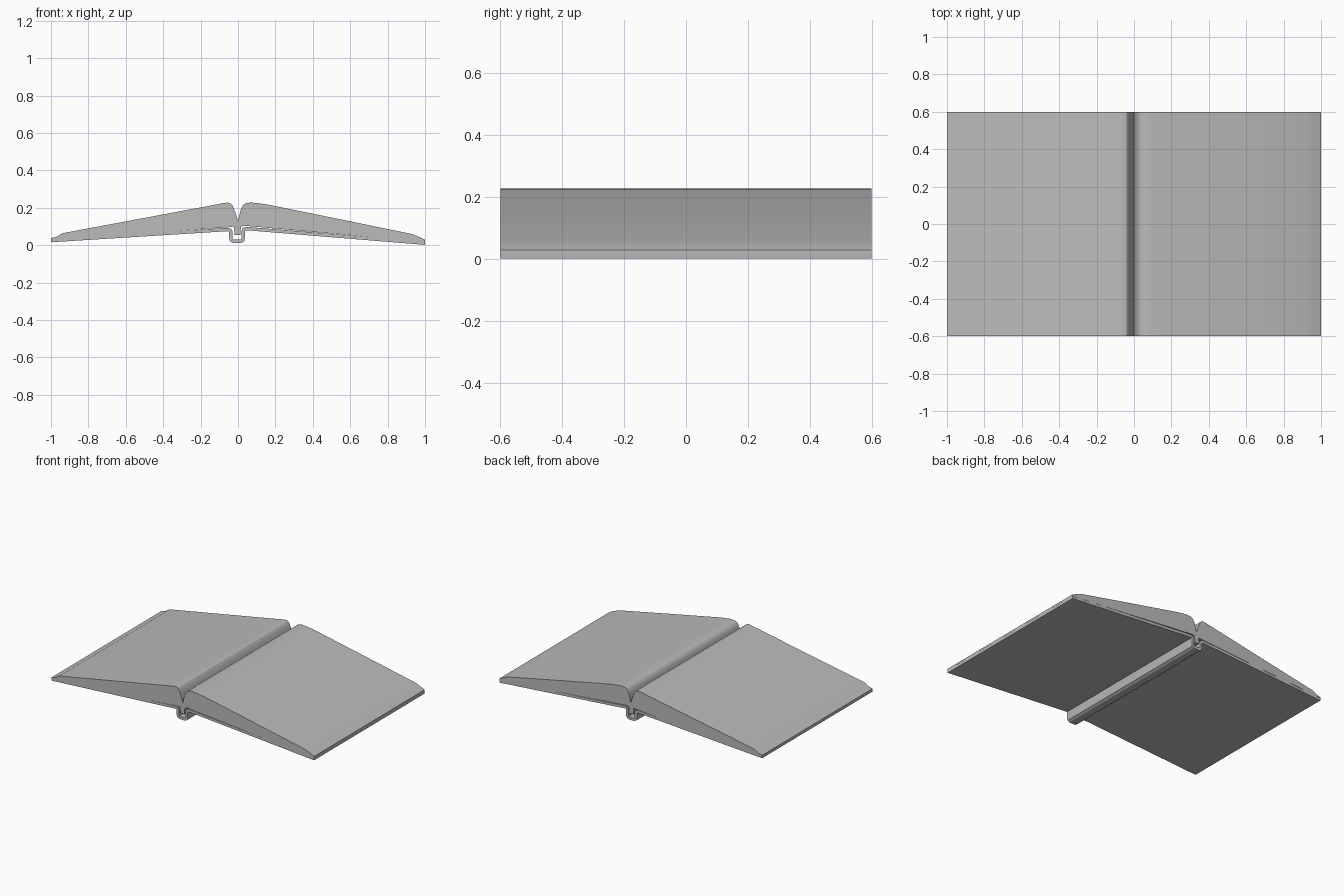
import bpy
import bmesh
import math
from mathutils import Vector

if "Cube" in bpy.data.objects:
    bpy.data.objects.remove(bpy.data.objects["Cube"], do_unlink=True)

# One grey finish for the whole book
grey = bpy.data.materials.new("plain grey")
grey.use_nodes = True
grey.diffuse_color = (0.5, 0.5, 0.5, 1)
grey.node_tree.nodes["Principled BSDF"].inputs["Base Color"].default_value = grey.diffuse_color


def extrude_profile(name, outline, half_depth):
    """Closed x-z outline pulled along y into a solid."""
    bm = bmesh.new()
    cap = bm.faces.new([bm.verts.new((x, -half_depth, z)) for x, z in outline])
    result = bmesh.ops.extrude_face_region(bm, geom=[cap], use_keep_orig=True)
    moved = [v for v in result["geom"] if isinstance(v, bmesh.types.BMVert)]
    bmesh.ops.translate(bm, verts=moved, vec=(0, 2 * half_depth, 0))
    bmesh.ops.recalc_face_normals(bm, faces=bm.faces)
    mesh = bpy.data.meshes.new(name)
    bm.to_mesh(mesh)
    bm.free()
    mesh.materials.append(grey)
    obj = bpy.data.objects.new(name, mesh)
    bpy.context.collection.objects.link(obj)
    bpy.ops.object.select_all(action="DESELECT")
    obj.select_set(True)
    bpy.context.view_layer.objects.active = obj
    bpy.ops.object.shade_smooth_by_angle(angle=math.radians(30))
    return obj


def thicken(path, width):
    """Offset a centre line both ways with mitred corners."""
    pts = [Vector(p) for p in path]
    upper, lower = [], []
    for i, p in enumerate(pts):
        before = (p - pts[max(i - 1, 0)]) if i else (pts[1] - p)
        after = (pts[i + 1] - p) if i < len(pts) - 1 else before
        a, b = before.normalized(), after.normalized()
        n1, n2 = Vector((-a.y, a.x)), Vector((-b.y, b.x))
        n = (n1 + n2).normalized()
        off = n * (width / 2 / max(n.dot(n1), 0.5))
        upper.append(p + off)
        lower.append(p - off)
    return upper + lower[::-1]


# Cover boards joined by a U-shaped spine
cover_line = [
    (-0.999, 0.025), (-0.055, 0.084), (-0.043, 0.081), (-0.038, 0.07),
    (-0.038, 0.038), (-0.035, 0.027), (-0.025, 0.021),
    (0.015, 0.021), (0.025, 0.027), (0.028, 0.038),
    (0.028, 0.075), (0.033, 0.086), (0.045, 0.089), (0.999, 0.011),
]
extrude_profile("cover_and_spine", thicken(cover_line, 0.018), 0.599)

# Open page block, with a centre fold and a bound edge tucked into the spine
left_top = [
    (-1, 0.038), (-0.97, 0.045), (-0.94, 0.064), (-0.5, 0.146), (-0.12, 0.217),
    (-0.08, 0.225), (-0.055, 0.228), (-0.04, 0.224), (-0.03, 0.214),
    (-0.02, 0.19), (-0.01, 0.165),
]
right_top = [
    (0, 0.13), (0.008, 0.165), (0.016, 0.192), (0.025, 0.212), (0.04, 0.224),
    (0.065, 0.228), (0.1, 0.226), (0.16, 0.217), (0.55, 0.138),
    (0.93, 0.06), (0.96, 0.048), (1, 0.03),
]
underside = [
    (1, 0.018), (0.65, 0.049), (0.035, 0.104), (0.016, 0.1),
    (0.012, 0.055), (-0.018, 0.055), (-0.022, 0.1), (-0.04, 0.097),
    (-0.38, 0.072), (-1, 0.033),
]
extrude_profile("page_block", left_top + right_top + underside, 0.6)
